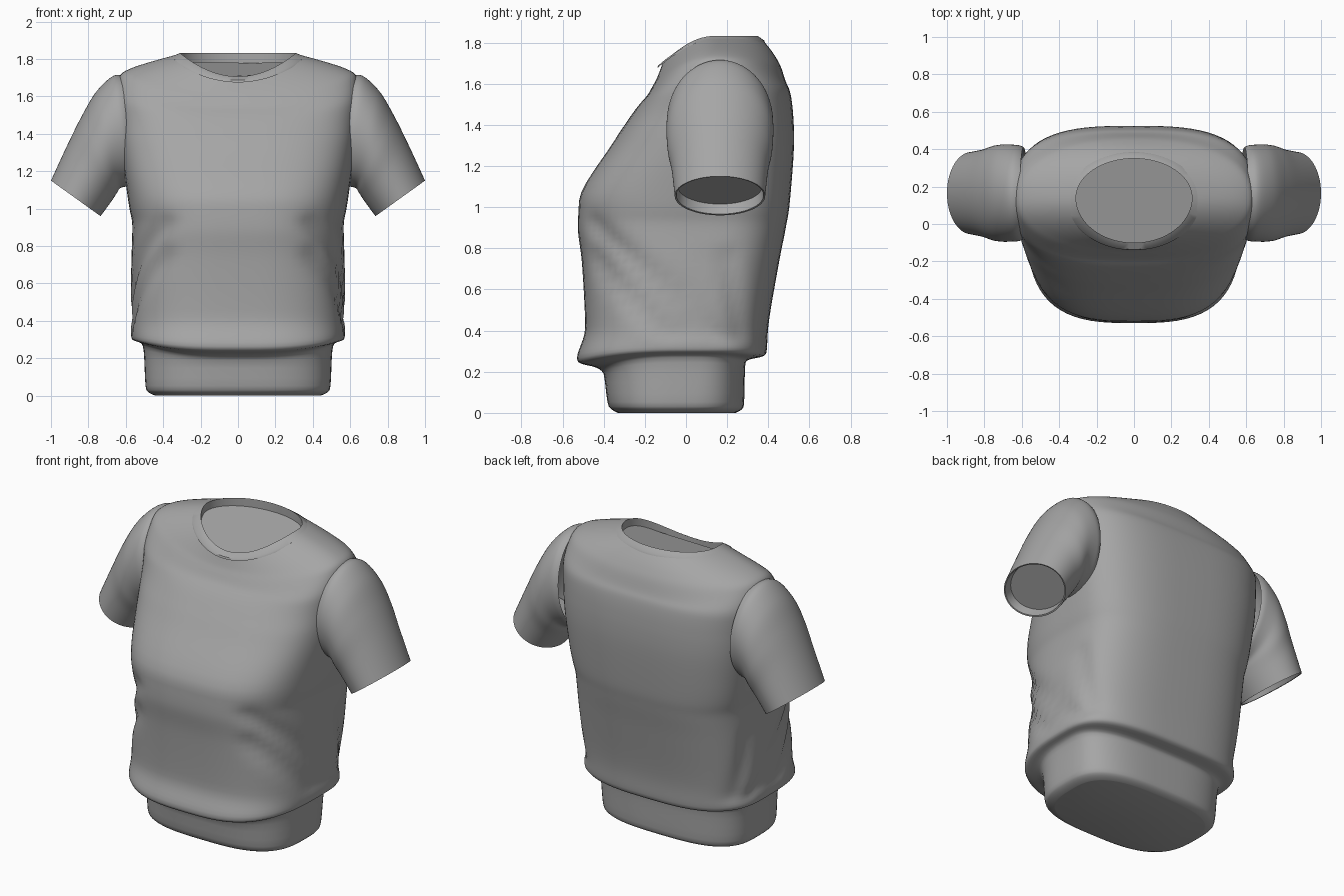
import bpy, bmesh, math
from math import sin, cos, pi, exp, copysign

cube = bpy.data.objects.get("Cube")
if cube:
    bpy.data.objects.remove(cube, do_unlink=True)

GREY = (0.38, 0.38, 0.38, 1)
cloth = bpy.data.materials.new("grey_cloth")
cloth.use_nodes = True
cloth.diffuse_color = GREY
cloth.node_tree.nodes["Principled BSDF"].inputs["Base Color"].default_value = GREY

SEGMENTS = 72
STEPS = 6


def ramp(value, low, high):
    t = min(max((value - low) / (high - low), 0), 1)
    return t * t * (3 - 2 * t)


def bump(value, width):
    return exp(-(value / width) ** 2)


def limited_slope(before, after):
    # limited tangent, so close sections keep crisp edges
    if before * after <= 0:
        return 0
    return copysign(min(abs(before + after) / 2, 2 * abs(before), 2 * abs(after)), before)


def blend_value(a, b, c, d, t):
    start = limited_slope(b - a, c - b)
    end = limited_slope(c - b, d - c)
    rise = t * t * (3 - 2 * t)
    return b + (c - b) * rise + start * t * (1 - t) ** 2 - end * t * t * (1 - t)


def blend(keys):
    # smooth in-between sections from a few key sections
    padded = [keys[0]] + keys + [keys[-1]]
    rows = []
    for group in zip(padded, padded[1:], padded[2:], padded[3:]):
        for step in range(STEPS):
            rows.append([blend_value(*column, step / STEPS) for column in zip(*group)])
    return rows + [keys[-1]]


def circle():
    for i in range(SEGMENTS):
        angle = 2 * pi * i / SEGMENTS
        yield cos(angle), sin(angle)


def loft(name, rings, cap_start=False, cap_end=False):
    bm = bmesh.new()
    loops = [[bm.verts.new(p) for p in ring] for ring in rings]
    for a, b in zip(loops, loops[1:]):
        for i in range(SEGMENTS):
            j = (i + 1) % SEGMENTS
            bm.faces.new((a[i], a[j], b[j], b[i]))
    if cap_start:
        bm.faces.new(loops[0][::-1])
    if cap_end:
        bm.faces.new(loops[-1])
    mesh = bpy.data.meshes.new(name)
    bm.to_mesh(mesh)
    bm.free()
    mesh.materials.append(cloth)
    obj = bpy.data.objects.new(name, mesh)
    bpy.context.collection.objects.link(obj)
    bpy.ops.object.select_all(action='DESELECT')
    obj.select_set(True)
    bpy.context.view_layer.objects.active = obj
    bpy.ops.object.shade_smooth_by_angle(angle=math.radians(42))


def body_ring(half_width, front, back, height):
    # rounded-box section, dipping at the hem and the neckline
    middle = min(0.14, 0.15 * height - 0.02)
    power = 2 / (3 - ramp(height, 1.55, 1.8))
    hem = bump(height - 0.28, 0.06)
    front_drop = 0.06 * hem + 0.125 * ramp(height, 1.42, 1.75)
    back_drop = 0.025 * hem + 0.05 * bump(height - 1.67, 0.08)
    ring = []
    for c, s in circle():
        depth, drop = (back - middle, back_drop) if s > 0 else (middle - front, front_drop)
        ring.append((half_width * copysign(abs(c) ** power, c),
                     middle + depth * copysign(abs(s) ** power, s),
                     height - drop * s * s))
    return ring


# Drape folds on the sides: start y, z, end y, z, depth
FOLDS = [(-0.46, 0.92, 0.2, 0.32, 0.04),
         (-0.45, 0.75, -0.05, 0.34, 0.04),
         (0.2, 0.75, 0.27, 0.34, 0.03)]


def fold(point):
    x, y, z = point
    pinch = 0
    for y0, z0, y1, z1, depth in FOLDS:
        dy, dz = y1 - y0, z1 - z0
        t = ((y - y0) * dy + (z - z0) * dz) / (dy * dy + dz * dz)
        t = min(max(t, 0), 1)
        pinch += depth * bump(math.hypot(y - y0 - t * dy, z - z0 - t * dz), 0.05)
    keep = 1 - pinch * ramp(abs(x), 0.28, 0.43) * ramp(z, 0.31, 0.4)
    return x * keep, y * keep, z


# Torso sections: half width, front y, back y, side height
waistband = [(.44, -.33, .24, 0), (.49, -.375, .28, .03), (.51, -.42, .29, .27)]
blouse = [(.57, -.53, .39, .31), (.575, -.49, .4, .42), (.57, -.505, .45, .72),
          (.565, -.525, .485, .9), (.585, -.52, .505, 1.03), (.625, -.35, .525, 1.32),
          (.635, -.26, .52, 1.46)]
yoke = [(.645, -.2, .5, 1.6), (.635, -.165, .47, 1.7),
        (.56, -.14, .43, 1.755), (.34, -.115, .365, 1.82)]
loft("torso", [[fold(p) for p in body_ring(*row)]
               for row in blend(waistband + blouse + yoke)], cap_start=True)

# Collar band with a recessed inner panel
collar = [(.365, -.14, .385, 1.8), (.36, -.136, .38, 1.812),
          (.31, -.1, .35, 1.832), (.31, -.1, .35, 1.785)]
loft("collar", [body_ring(*row) for row in collar], cap_end=True)

# Sleeve sections: top x, z, bottom x, z, half depth
sleeve = [(.61, 1.71, .57, 1.13, .245), (.65, 1.715, .59, 1.12, .257),
          (.75, 1.635, .63, 1.11, .26), (.83, 1.505, .65, 1.08, .255),
          (.91, 1.345, .68, 1.035, .235), (1, 1.15, .735, .96, .22)]
cuff_inside = [(.993, 1.148, .742, .966, .212), (.955, 1.185, .715, 1.015, .205)]


def sleeve_ring(row, side):
    top_x, top_z, low_x, low_z, half_depth = row
    return [(side * ((top_x + low_x) + c * (top_x - low_x)) / 2,
             0.165 - s * side * half_depth,
             ((top_z + low_z) + c * (top_z - low_z)) / 2) for c, s in circle()]


for name, side in (("left_sleeve", 1), ("right_sleeve", -1)):
    loft(name, [sleeve_ring(row, side) for row in blend(sleeve) + cuff_inside], cap_end=True)
